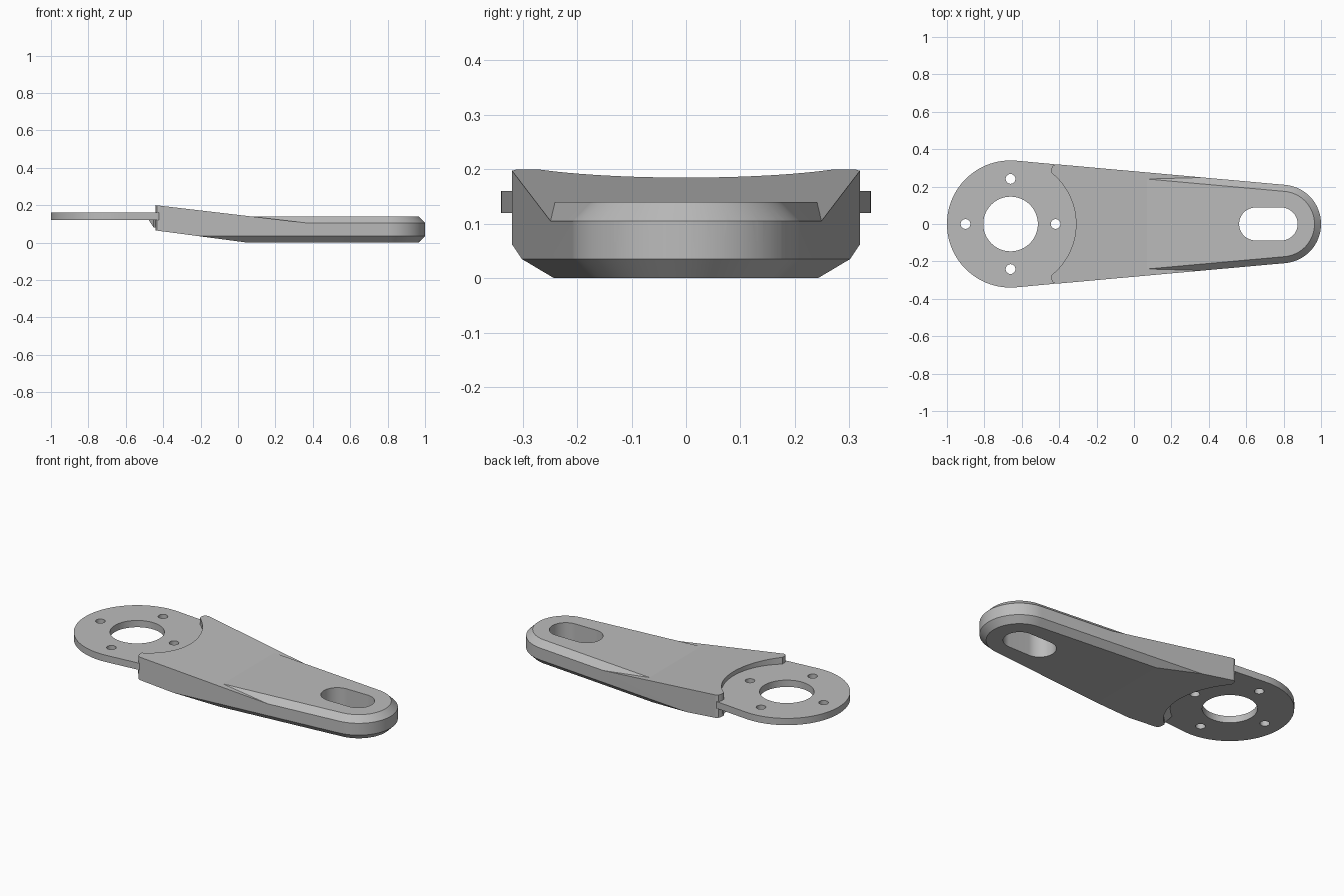
import bpy, bmesh
from math import pi, sin, cos, acos
from mathutils import Vector

cube = bpy.data.objects.get("Cube")
if cube:
    bpy.data.objects.remove(cube, do_unlink=True)

grey = bpy.data.materials.new("plain_grey")
grey.use_nodes = True
grey.diffuse_color = (0.5, 0.5, 0.5, 1)
grey.node_tree.nodes["Principled BSDF"].inputs["Base Color"].default_value = (0.5, 0.5, 0.5, 1)

HUB, TIP = -0.66, 0.79          # centres of the two rounded ends
HUB_R, TIP_R = 0.34, 0.21
CHAMFER = 0.035


def arc(cx, r, a0, a1, n=48):
    return [(cx + r * cos(a0 + (a1 - a0) * i / n), r * sin(a0 + (a1 - a0) * i / n))
            for i in range(n + 1)]


def capsule(xa, ra, xb, rb):
    """Outline around two circles joined by tangent lines."""
    phi = acos((ra - rb) / (xb - xa))
    return arc(xb, rb, -phi, phi) + arc(xa, ra, phi, 2 * pi - phi)


def arm_outline(offset, z):
    return [(x, y, z) for x, y in capsule(HUB, HUB_R + offset, TIP, TIP_R + offset)]


def loft(name, rings, trim=None):
    """Skin matching closed rings, cap the ends, optionally trim by a plane."""
    bm = bmesh.new()
    loops = [[bm.verts.new(p) for p in ring] for ring in rings]
    n = len(loops[0])
    for a, b in zip(loops, loops[1:]):
        for i in range(n):
            j = (i + 1) % n
            bm.faces.new((a[i], a[j], b[j], b[i]))
    bm.faces.new(loops[0])
    bm.faces.new(loops[-1])
    if trim:
        point, normal = trim
        cut = bmesh.ops.bisect_plane(bm, geom=bm.verts[:] + bm.edges[:] + bm.faces[:],
                                     plane_co=point, plane_no=normal, clear_inner=True)
        edges = [e for e in cut["geom_cut"] if isinstance(e, bmesh.types.BMEdge)]
        bmesh.ops.holes_fill(bm, edges=edges)
    bmesh.ops.recalc_face_normals(bm, faces=bm.faces[:])
    mesh = bpy.data.meshes.new(name)
    bm.to_mesh(mesh)
    bm.free()
    mesh.materials.append(grey)
    obj = bpy.data.objects.new(name, mesh)
    bpy.context.collection.objects.link(obj)
    return obj


def prism(name, outline, z0, z1):
    return loft(name, [[(x, y, z) for x, y in outline] for z in (z0, z1)])


def cylinder(name, x, y, r):
    ring = [(px, py + y) for px, py in arc(x, r, 0, 2 * pi, 96)[:-1]]
    return prism(name, ring, -0.5, 0.5)


def activate(obj):
    bpy.ops.object.select_all(action="DESELECT")
    obj.select_set(True)
    bpy.context.view_layer.objects.active = obj


def combine(obj, other, operation):
    mod = obj.modifiers.new("combine", "BOOLEAN")
    mod.operation = operation
    mod.solver = "EXACT"
    mod.object = other
    activate(obj)
    bpy.ops.object.modifier_apply(modifier=mod.name)
    bpy.data.objects.remove(other, do_unlink=True)


# Arm: tapered bar with a chamfered underside and a rising lower face near the hub
arm = loft("arm", [arm_outline(-CHAMFER, 0), arm_outline(0, CHAMFER), arm_outline(0, 0.3)],
           trim=((0.05, 0, 0), Vector((0.065, 0, 0.49))))

# Upper shape: chamfered flat top joined to a sloping ramp with horned corners
upper = loft("upper_shape", [arm_outline(0.205, -0.1), arm_outline(-CHAMFER, 0.14)],
             trim=((-0.2, 0, 0), Vector((1, 0, 0))))
half = [(-0.44, 0.298), (-0.433, 0.313), (-0.415, 0.32), (-0.39, 0.324), (-0.3, 0.6), (1.5, 0.6)]
plan = half + [(x, -y) for x, y in reversed(half)]
ramp = loft("ramp", [[(x, y, -0.3) for x, y in plan],
                     [(x, y, 0.2 - 0.1176 * (x + 0.44)) for x, y in plan]])
combine(upper, ramp, "UNION")
combine(arm, upper, "INTERSECT")

# Round seat for the hub and the long slot at the tip
combine(arm, cylinder("seat_cutter", HUB, 0, 0.35), "DIFFERENCE")
combine(arm, prism("slot_cutter", capsule(0.65, 0.088, 0.787, 0.088), -0.5, 0.5), "DIFFERENCE")

# Hub plate: disc whose flanks run into the arm, with centre and bolt holes
phi = acos((HUB_R - TIP_R) / (TIP - HUB))
root = [(-0.43, 0.32), (-0.36, 0.3), (-0.3, 0.2)]
outline = arc(HUB, HUB_R, phi, 2 * pi - phi)
outline += [(x, -y) for x, y in root] + root[::-1]
plate = prism("hub_plate", outline, 0.12, 0.16)
combine(plate, cylinder("centre_cutter", HUB, 0, 0.146), "DIFFERENCE")
for k in range(4):
    a = k * pi / 2
    combine(plate, cylinder("bolt_cutter", HUB + 0.241 * cos(a), 0.241 * sin(a), 0.026), "DIFFERENCE")

# Sloped fillet under the plate where it meets the arm
section = [(0.31, 0.124), (0.36, 0.124), (0.36, 0.081)]
steps = 40
rings = []
for i in range(steps + 1):
    a = 0.95 * (2 * i / steps - 1)
    rings.append([(HUB + r * cos(a), r * sin(a), z) for r, z in section])
fillet = loft("under_fillet", rings)

for obj in (arm, plate, fillet):
    activate(obj)
    bpy.ops.object.shade_smooth_by_angle(angle=0.09)
